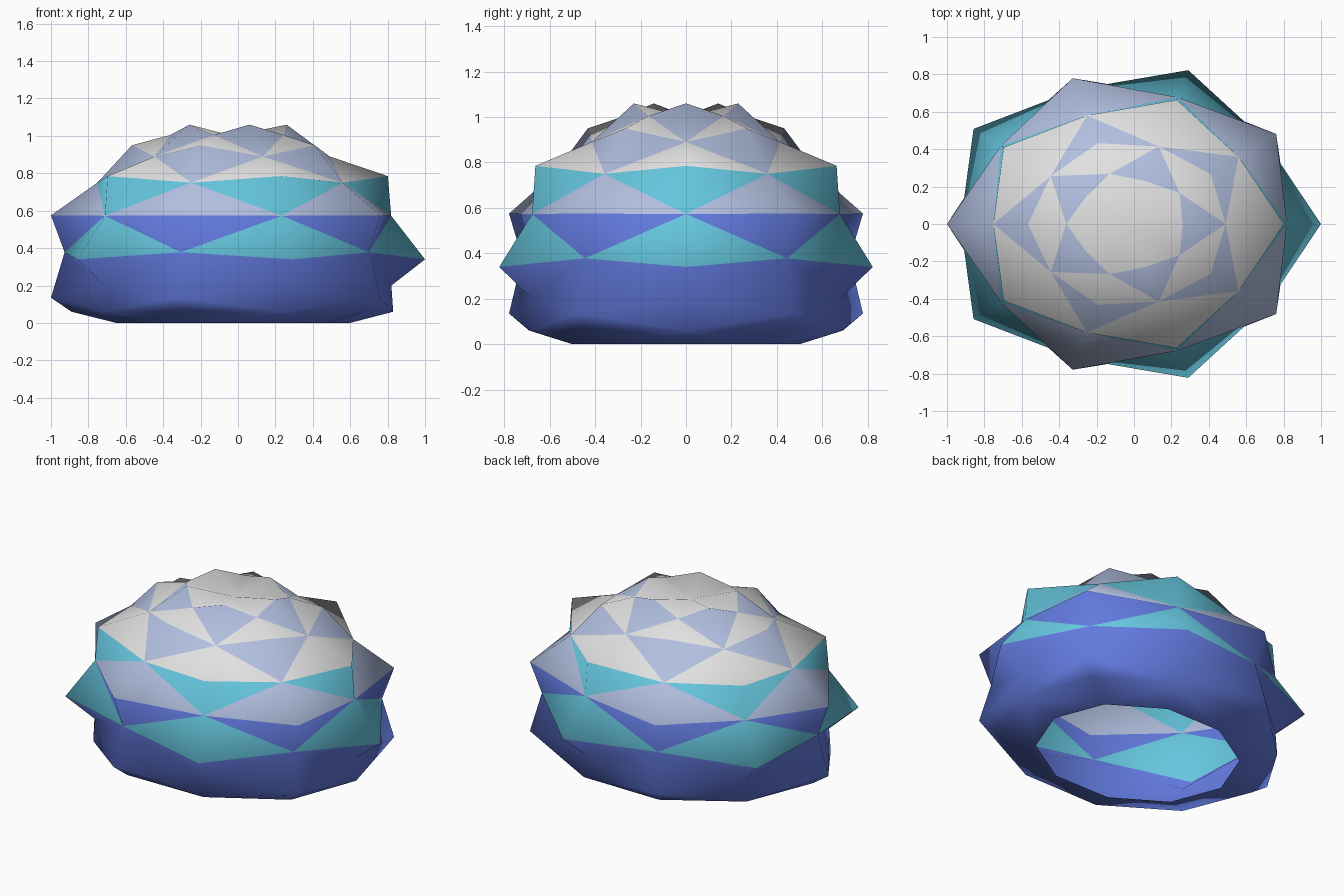
import bpy, bmesh, math

if "Cube" in bpy.data.objects:
    bpy.data.objects.remove(bpy.data.objects["Cube"])

CX, SY = -0.027, 0.842        # plan centre and depth squash
N = 5                         # five-fold symmetry

# one material per colour
def mat(name, rgb):
    m = bpy.data.materials.new(name)
    m.diffuse_color = (*rgb, 1)
    m.use_nodes = True
    m.node_tree.nodes["Principled BSDF"].inputs["Base Color"].default_value = m.diffuse_color
    return m

mats = [mat("deep_blue", (0.12, 0.19, 0.72)),
        mat("teal", (0.13, 0.56, 0.72)),
        mat("pale_blue", (0.44, 0.52, 0.74)),
        mat("white", (0.75, 0.75, 0.75))]
BLUE, TEAL, PALE, WHITE = range(4)

# rings of five points from base to top: phase (0 = corner line, 1 = half step between), radius, height
rings = {
    "K0": (0, 0.625, 0.0),  "K1": (1, 0.625, 0.0),
    "H0": (0, 0.857, 0.06), "H1": (1, 0.863, 0.06),
    "D": (1, 0.973, 0.135), "V": (0, 0.847, 0.20),
    "A": (0, 1.027, 0.34),  "S": (1, 0.90, 0.378),
    "U": (0, 0.846, 0.573), "B": (1, 0.973, 0.575),
    "W": (1, 0.725, 0.75),  "C": (0, 0.828, 0.785),
    "G": (0, 0.517, 0.89),  "F": (1, 0.54, 0.95),
    "X": (1, 0.335, 1.005), "E": (0, 0.287, 1.06),
}
# triangle strip climbing the shell, with the colour of each band
strip = [("K0", "K1", "H0", BLUE), ("K1", "H1", "H0", BLUE),
         ("H0", "H1", "D", BLUE), ("H0", "D", "V", BLUE),
         ("V", "D", "S", BLUE), ("V", "S", "A", BLUE),
         ("A", "S", "U", TEAL), ("S", "B", "U", BLUE),
         ("B", "W", "U", PALE), ("U", "W", "C", TEAL),
         ("C", "W", "G", WHITE), ("W", "F", "G", PALE),
         ("G", "F", "X", WHITE), ("G", "X", "E", PALE)]

bm = bmesh.new()
pts = {}
for name, (phase, r, z) in rings.items():
    for i in range(N):
        a = (i + phase / 2) * math.tau / N
        pts[name, i] = bm.verts.new((CX + r * math.cos(a), SY * r * math.sin(a), z))
top = bm.verts.new((CX, 0, 1.0))

def face(vs, colour, flip):
    f = bm.faces.new(vs[::-1] if flip else vs)
    f.material_index = colour
    f.smooth = True

# each strip goes once to the left and once mirrored to the right of every corner line
for i in range(N):
    for side in (0, -1):
        def p(n):
            return pts[n, (i + (side if rings[n][0] else 0)) % N]
        for a, b, c, col in strip:
            face([p(a), p(b), p(c)], col, side == -1)
        face([p("E"), p("X"), top], WHITE, side == -1)

me = bpy.data.meshes.new("faceted_shell")
bm.to_mesh(me)
bm.free()
for m in mats:
    me.materials.append(m)
ob = bpy.data.objects.new("faceted_shell", me)
bpy.context.collection.objects.link(ob)
